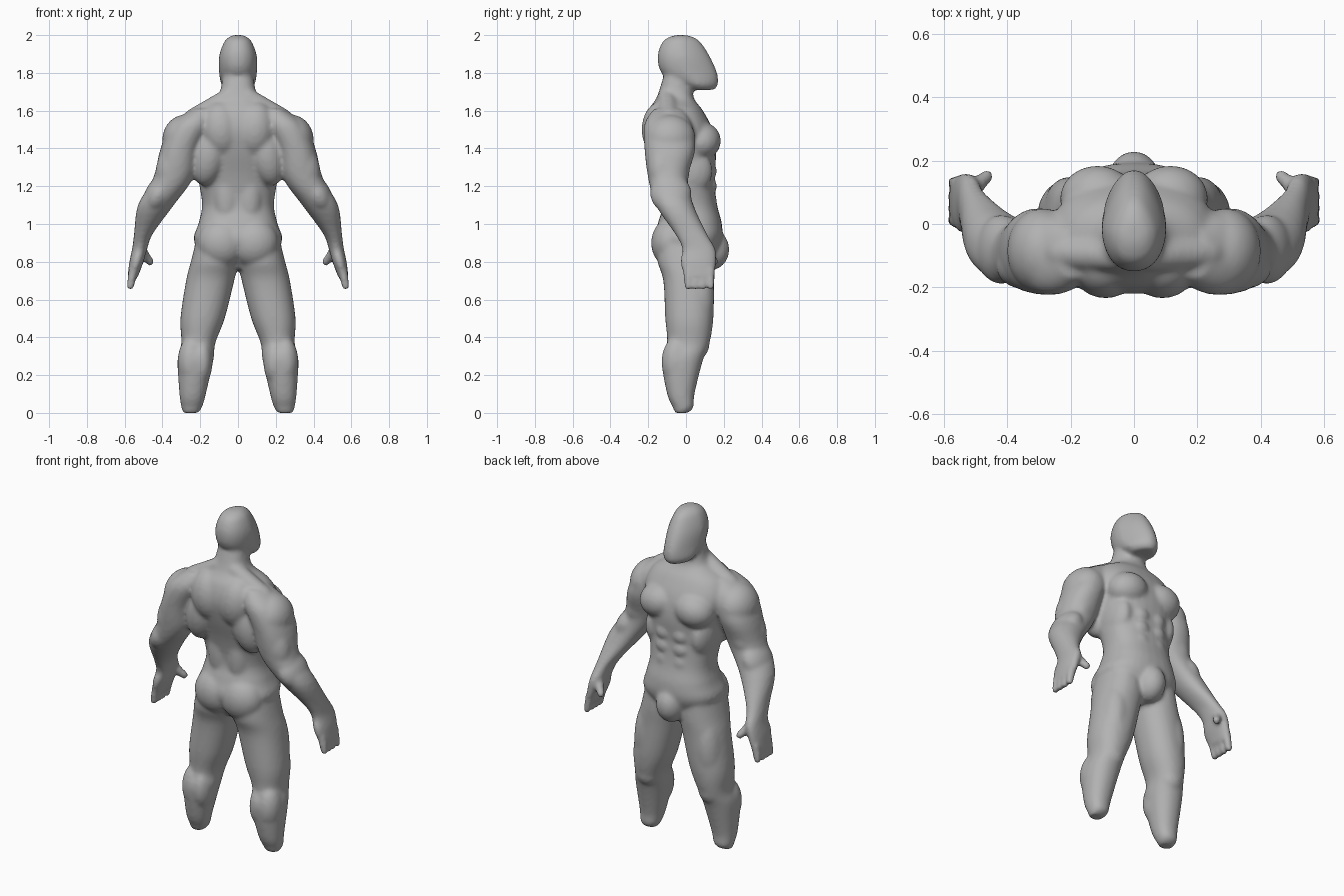
import bpy
import bmesh
from math import cos, sin, copysign, tau
from mathutils import Vector, Matrix, Euler

cube = bpy.data.objects.get("Cube")
if cube:
    bpy.data.objects.remove(cube, do_unlink=True)

bm = bmesh.new()
SIDES = 32
STEPS = 4


def smooth_rows(rows):
    """Add rows between the given ones along a smooth curve through them."""
    padded = [rows[0], *rows, rows[-1]]
    result = []
    for before, start, end, after in zip(padded, padded[1:], padded[2:], padded[3:]):
        for step in range(STEPS):
            t = step / STEPS
            result.append([
                q + t / 2 * (r - p + t * (2 * p - 5 * q + 4 * r - s + t * (3 * (q - r) + s - p)))
                for p, q, r, s in zip(before, start, end, after)
            ])
    return result + [rows[-1]]


def loft(rows, power=2.2, taper=0):
    """Skin horizontal rounded rings, from the top down.

    Each row is (z, inner x, outer x, back y, front y).
    """
    rings = []
    for z, inner, outer, back, front in smooth_rows(rows):
        ring = []
        for i in range(SIDES):
            c, s = cos(tau * i / SIDES), sin(tau * i / SIDES)
            across = copysign(abs(c) ** (2 / power), c)
            along = copysign(abs(s) ** (2 / power), s)
            across *= 1 - taper * max(0, along)
            x = (inner + outer) / 2 + across * (outer - inner) / 2
            y = (back + front) / 2 + along * (front - back) / 2
            ring.append(bm.verts.new((x, y, z)))
        rings.append(ring)
    for upper, lower in zip(rings, rings[1:]):
        for i in range(SIDES):
            bm.faces.new((upper[i], upper[i - 1], lower[i - 1], lower[i]))
    bm.faces.new(rings[0])
    bm.faces.new(rings[-1])


def centred_loft(rows, **shape):
    """Loft rows of (z, half width, back y, front y) around the middle plane."""
    loft([(z, -half, half, back, front) for z, half, back, front in rows], **shape)


def muscle(at, size, lean=0):
    """An ellipsoid bulge, leaning sideways around the y axis."""
    matrix = Matrix.LocRotScale(Vector(at), Euler((0, lean, 0)), Vector(size))
    bmesh.ops.create_uvsphere(bm, u_segments=24, v_segments=16, radius=1, matrix=matrix)


def strand(start, end, start_radius, end_radius):
    """A tapered rod with round ends."""
    start, end = Vector(start), Vector(end)
    axis = end - start
    matrix = Matrix.Translation((start + end) / 2) @ axis.to_track_quat("Z", "Y").to_matrix().to_4x4()
    bmesh.ops.create_cone(bm, cap_ends=True, segments=16, radius1=start_radius,
                          radius2=end_radius, depth=axis.length, matrix=matrix)
    muscle(at=start, size=[start_radius] * 3)
    muscle(at=end, size=[end_radius] * 3)


# Head, narrower towards the face
centred_loft([
    (2, .03, -.06, .01),
    (1.97, .07, -.12, .07),
    (1.89, .1, -.15, .125),
    (1.8, .1, -.13, .165),
    (1.74, .09, -.04, .17),
    (1.71, .06, .01, .15),
], taper=.3)

# Neck and torso
centred_loft([
    (1.78, .08, -.12, .03),
    (1.67, .11, -.155, .04),
    (1.6, .22, -.2, .09),
    (1.5, .26, -.22, .14),
    (1.38, .22, -.195, .16),
    (1.24, .21, -.15, .15),
    (1.1, .19, -.125, .165),
    (1, .21, -.15, .19),
    (.9, .23, -.17, .185),
    (.76, .1, -.08, .11),
], power=2.4)

# Arm, from the shoulder to the palm
loft([
    (1.61, .14, .24, -.17, -.02),
    (1.53, .14, .35, -.22, .03),
    (1.4, .2, .41, -.22, .05),
    (1.24, .24, .45, -.2, .01),
    (1.1, .34, .53, -.16, .04),
    (.95, .45, .55, -.06, .11),
    (.87, .48, .56, -.02, .155),
    (.8, .5, .575, -.03, .16),
    (.72, .53, .585, -.01, .15),
])

# Leg, ending in a rounded stump
loft([
    (.92, .02, .22, -.15, .15),
    (.8, 0, .25, -.15, .155),
    (.7, .02, .275, -.12, .15),
    (.5, .07, .305, -.11, .145),
    (.37, .12, .3, -.1, .125),
    (.28, .13, .32, -.13, .09),
    (.1, .17, .31, -.1, .045),
    (.03, .19, .3, -.07, .04),
    (0, .21, .29, -.06, .01),
])

# Broad flat chest plates
muscle(at=(.115, .08, 1.44), size=(.12, .105, .1), lean=.2)

# Stomach blocks, nearly flush with the belly
for z in (1.28, 1.2, 1.12):
    muscle(at=(.055, .115, z), size=(.055, .05, .05))

# Ribs
muscle(at=(.15, .02, 1.28), size=(.065, .12, .13))

# Groin
muscle(at=(0, .13, .865), size=(.085, .1, .11))

# Upper, side and lower back, leaving a shallow groove along the spine
muscle(at=(.09, -.13, 1.5), size=(.11, .105, .15), lean=.1)
muscle(at=(.15, -.1, 1.38), size=(.1, .105, .18), lean=-.2)
muscle(at=(.06, -.08, 1.16), size=(.07, .06, .2))

# Buttock
muscle(at=(.085, -.08, .9), size=(.13, .105, .13))

# Shoulder slope and throat cord
strand((.05, -.1, 1.67), (.23, -.09, 1.56), .05, .055)
strand((.07, -.04, 1.74), (.02, .04, 1.61), .02, .02)

# Shoulder cap, then front and back of the upper arm
muscle(at=(.29, -.085, 1.455), size=(.11, .135, .125), lean=-.3)
muscle(at=(.34, -.05, 1.29), size=(.07, .07, .12), lean=-.4)
muscle(at=(.35, -.13, 1.31), size=(.08, .075, .14), lean=-.3)

# Thick upper part of the forearm
muscle(at=(.42, -.08, 1.16), size=(.07, .11, .11), lean=-.5)

# Outer and inner thigh
muscle(at=(.2, .06, .62), size=(.08, .09, .22), lean=-.1)
muscle(at=(.13, .04, .55), size=(.05, .08, .16), lean=-.2)

# Kneecap and the two calf heads
muscle(at=(.21, .07, .37), size=(.07, .055, .08))
muscle(at=(.25, -.05, .27), size=(.07, .08, .13))
muscle(at=(.19, -.05, .27), size=(.055, .08, .12))

# Thumb
strand((.52, .1, .87), (.465, .15, .8), .03, .022)

# Fingers, side by side along the palm
for i in range(4):
    y = .01 + .04 * i
    strand((.555, y, .75), (.57, y, .67), .025, .02)

# Single grey skin
skin = bpy.data.materials.new("plain_grey")
skin.use_nodes = True
grey = (.45, .45, .45, 1)
skin.diffuse_color = grey
skin.node_tree.nodes["Principled BSDF"].inputs["Base Color"].default_value = grey

bmesh.ops.recalc_face_normals(bm, faces=bm.faces)
mesh = bpy.data.meshes.new("body")
bm.to_mesh(mesh)
bm.free()
mesh.materials.append(skin)
body = bpy.data.objects.new("body", mesh)
bpy.context.collection.objects.link(body)

# Mirror the limbs and muscles, then fuse everything into one soft skin
mirror = body.modifiers.new("Mirror", "MIRROR")
mirror.use_mirror_merge = False
fuse = body.modifiers.new("Fuse", "REMESH")
fuse.mode = "VOXEL"
fuse.voxel_size = .011
fuse.use_smooth_shade = True
soften = body.modifiers.new("Soften", "SMOOTH")
soften.factor = .5
soften.iterations = 8
